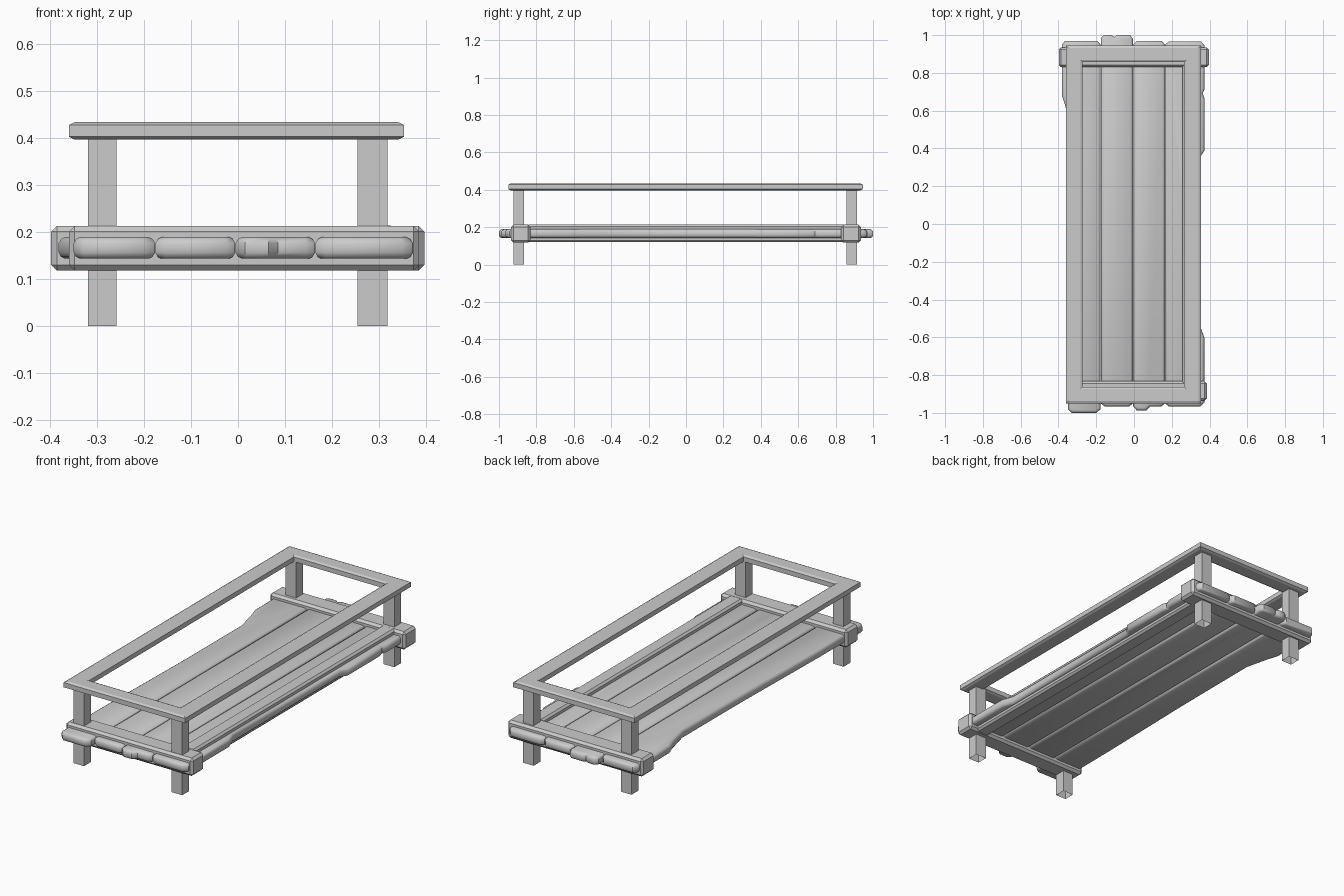
import bpy, bmesh, math
from mathutils import Vector

if "Cube" in bpy.data.objects:
    bpy.data.objects.remove(bpy.data.objects["Cube"])


def make(name, bm, smooth=None):
    bmesh.ops.recalc_face_normals(bm, faces=bm.faces)
    mesh = bpy.data.meshes.new(name)
    bm.to_mesh(mesh)
    bm.free()
    ob = bpy.data.objects.new(name, mesh)
    bpy.context.collection.objects.link(ob)
    if smooth:
        bpy.ops.object.select_all(action='DESELECT')
        ob.select_set(True)
        bpy.context.view_layer.objects.active = ob
        bpy.ops.object.shade_smooth_by_angle(angle=math.radians(smooth))
    return ob


def box(name, x0, x1, y0, y1, z0, z1, bevel=0.0, open_ends=False):
    bm = bmesh.new()
    bmesh.ops.create_cube(bm, size=1)
    for v in bm.verts:
        v.co = Vector(((x0 + x1) / 2 + v.co.x * (x1 - x0),
                       (y0 + y1) / 2 + v.co.y * (y1 - y0),
                       (z0 + z1) / 2 + v.co.z * (z1 - z0)))
    if open_ends:
        caps = [f for f in bm.faces if abs(f.normal.z) > 0.9]
        bmesh.ops.delete(bm, geom=caps, context='FACES_ONLY')
    if bevel:
        bmesh.ops.bevel(bm, geom=bm.edges[:], offset=bevel, segments=1,
                        affect='EDGES', profile=0.5)
    return make(name, bm)


def inset(pts, d):
    # Mitred inward offset of a counter-clockwise outline
    out = []
    for i, p in enumerate(pts):
        p, a, b = Vector(p), Vector(pts[i - 1]), Vector(pts[(i + 1) % len(pts)])
        e, f = (p - a).normalized(), (b - p).normalized()
        n, m = Vector((-e.y, e.x)), Vector((-f.y, f.x))
        out.append(p + (n + m) * d / max(0.4, 1 + n.dot(m)))
    return out


def plank(name, outline):
    # Outline stacked into a slab with eased edges
    bm = bmesh.new()
    rings = []
    for z, d in ((0.143, 0.013), (0.147, 0.005), (0.156, 0), (0.176, 0),
                 (0.185, 0.005), (0.189, 0.013)):
        rings.append([bm.verts.new((p.x, p.y, z)) for p in inset(outline, d)])
    n = len(outline)
    for a, b in zip(rings, rings[1:]):
        for i in range(n):
            j = (i + 1) % n
            bm.faces.new((a[i], a[j], b[j], b[i]))
    bm.faces.new(rings[0][::-1])
    bm.faces.new(rings[-1])
    return make(name, bm, 40)


# Deck planks with uneven, worn edges
plank("deck_plank_left", [
    (-0.33, -1.0), (-0.20, -1.0), (-0.177, -0.98), (-0.177, 0.95), (-0.195, 0.97),
    (-0.365, 0.97), (-0.382, 0.95), (-0.382, 0.68), (-0.365, 0.63), (-0.333, 0.50),
    (-0.335, 0.0), (-0.347, -0.60), (-0.35, -0.98)])
plank("deck_plank_mid_left", [
    (-0.155, -0.966), (-0.025, -0.966), (-0.006, -0.95), (-0.006, 0.98), (-0.02, 1.0),
    (-0.09, 1.0), (-0.105, 0.99), (-0.12, 1.0), (-0.16, 1.0), (-0.176, 0.985), (-0.176, -0.95)])
plank("deck_plank_mid_right", [
    (0.015, -0.987), (0.065, -0.987), (0.085, -0.966), (0.145, -0.966), (0.164, -0.95),
    (0.164, 0.95), (0.145, 0.97), (0.015, 0.97), (-0.005, 0.95), (-0.005, -0.965)])
plank("deck_plank_right", [
    (0.185, -0.966), (0.35, -0.966), (0.372, -0.945), (0.372, -0.60), (0.350, -0.54),
    (0.350, 0.355), (0.374, 0.39), (0.374, 0.665), (0.363, 0.69), (0.374, 0.715),
    (0.374, 0.945), (0.355, 0.966), (0.185, 0.966), (0.165, 0.95), (0.165, -0.95)])

# Cross beams under the ends and one long side rail
box("front_beam", -0.36, 0.386, -0.935, -0.832, 0.118, 0.213, 0.012)
box("back_beam", -0.398, 0.397, 0.83, 0.935, 0.118, 0.213, 0.012)
box("side_rail", 0.256, 0.335, -0.85, 0.85, 0.120, 0.214, 0.01)

# Legs, open tubes running from floor to top frame
for sx, x0, x1 in (("left", -0.32, -0.259), ("right", 0.255, 0.318)):
    for sy, y0, y1 in (("front", -0.922, -0.865), ("back", 0.857, 0.914)):
        box(f"{sy}_{sx}_leg", x0, x1, y0, y1, 0, 0.41, open_ends=True)

# Top frame: chamfered profile swept round a rectangle
bm = bmesh.new()
outer = [(-0.36, -0.95), (0.354, -0.95), (0.354, 0.945), (-0.36, 0.945)]
w, c, z0, z1 = 0.088, 0.012, 0.397, 0.434
profile = [(c, z0), (0, z0 + 0.006), (0, z1 - 0.006), (c, z1),
           (w - c, z1), (w, z1 - 0.006), (w, z0 + 0.006), (w - c, z0)]
loops = [[bm.verts.new((p.x, p.y, z)) for p in inset(outer, d)] for d, z in profile]
for k in range(len(loops)):
    a, b = loops[k - 1], loops[k]
    for i in range(4):
        j = (i + 1) % 4
        bm.faces.new((a[i], a[j], b[j], b[i]))
make("top_frame", bm)
